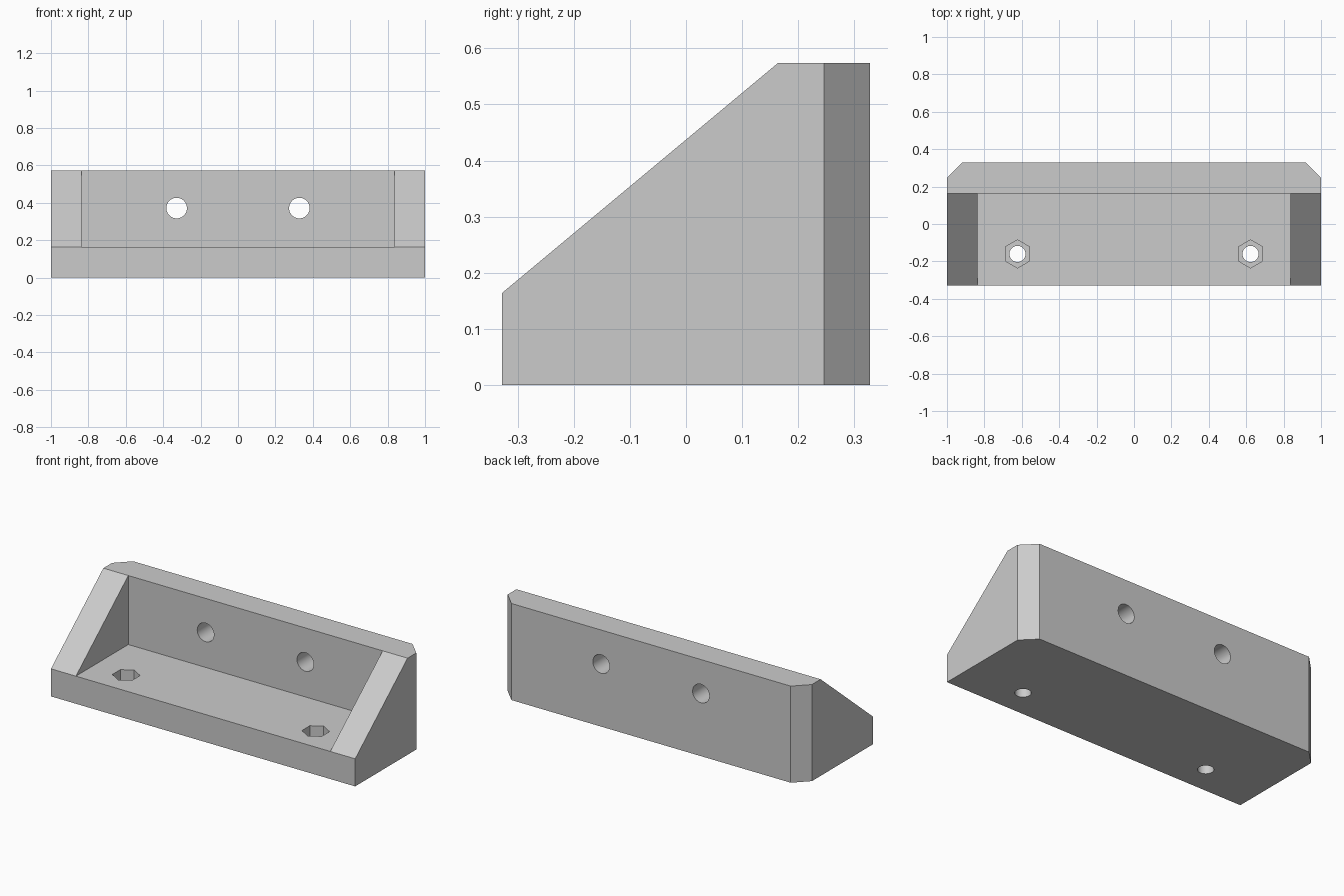
import bpy, bmesh, math
from mathutils import Matrix, Vector

cube = bpy.data.objects.get("Cube")
if cube:
    bpy.data.objects.remove(cube, do_unlink=True)

grey = bpy.data.materials.new("light_grey")
grey.use_nodes = True
colour = (0.6, 0.6, 0.6, 1)
grey.diffuse_color = colour
grey.node_tree.nodes["Principled BSDF"].inputs["Base Color"].default_value = colour

HALF_Y, HEIGHT, WALL, CHAMFER = 0.328, 0.574, 0.164, 0.082


def make_object(name, bm):
    bmesh.ops.recalc_face_normals(bm, faces=bm.faces[:])
    mesh = bpy.data.meshes.new(name)
    bm.to_mesh(mesh)
    bm.free()
    mesh.materials.append(grey)
    obj = bpy.data.objects.new(name, mesh)
    bpy.context.collection.objects.link(obj)
    return obj


def cut(target, bm):
    """Subtract a temporary cutter from the target."""
    cutter = make_object("cutter", bm)
    cutter.hide_render = True
    mod = target.modifiers.new("cut", "BOOLEAN")
    mod.operation, mod.solver, mod.object = "DIFFERENCE", "EXACT", cutter
    bpy.ops.object.select_all(action="DESELECT")
    bpy.context.view_layer.objects.active = target
    target.select_set(True)
    bpy.ops.object.modifier_apply(modifier=mod.name)
    bpy.data.objects.remove(cutter, do_unlink=True)


def prism(sides, radius, depth, matrix):
    bm = bmesh.new()
    bmesh.ops.create_cone(bm, cap_ends=True, segments=sides, radius1=radius,
                          radius2=radius, depth=depth, matrix=matrix)
    return bm


# Sloped side profile extruded across the full width
profile = [(-HALF_Y, 0), (HALF_Y, 0), (HALF_Y, HEIGHT), (WALL, HEIGHT), (-HALF_Y, WALL)]
bm = bmesh.new()
face = bm.faces.new([bm.verts.new((-1, y, z)) for y, z in profile])
extruded = bmesh.ops.extrude_face_region(bm, geom=[face])["geom"]
bmesh.ops.translate(bm, vec=(2, 0, 0),
                    verts=[v for v in extruded if isinstance(v, bmesh.types.BMVert)])
# Chamfered upright back corners
corners = [e for e in bm.edges if all(v.co.y > HALF_Y - 0.01 for v in e.verts)
           and abs(e.verts[0].co.x - e.verts[1].co.x) < 0.01]
bmesh.ops.bevel(bm, geom=corners, offset=CHAMFER, segments=1, affect="EDGES")
bracket = make_object("bracket", bm)

# Open pocket between the two end gussets
bm = bmesh.new()
size = Vector((2 * (1 - WALL), 1, 1))
centre = Vector((0, WALL - 0.5, WALL + 0.5))
bmesh.ops.create_cube(bm, size=1, matrix=Matrix.Translation(centre) @ Matrix.Diagonal(size.to_4d()))
cut(bracket, bm)

for side in (-1, 1):
    # Round hole through the back wall
    turn = Matrix.Rotation(math.pi / 2, 4, "X")
    cut(bracket, prism(48, 0.055, 0.5, Matrix.Translation((side * 0.328, 0.25, 0.372)) @ turn))
    # Bolt hole through the base with a hexagonal nut recess
    x, y = side * 0.623, -0.16
    cut(bracket, prism(48, 0.043, 0.5, Matrix.Translation((x, y, 0.1))))
    cut(bracket, prism(6, 0.075, 0.16, Matrix.Translation((x, y, WALL))))

bpy.ops.object.shade_smooth_by_angle(angle=math.radians(30))
